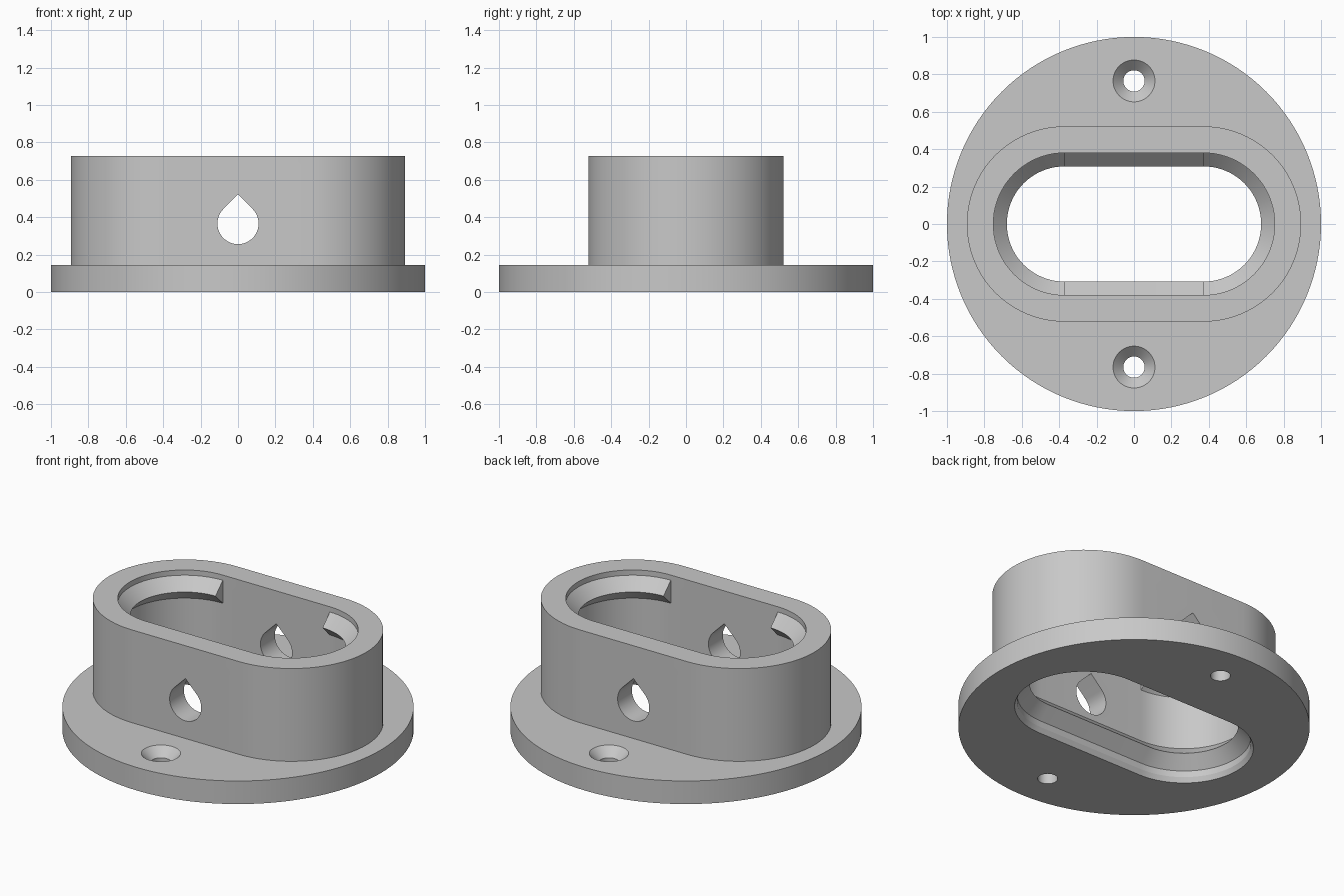
import bpy
import bmesh
from math import sin, cos, pi, radians

cube = bpy.data.objects.get("Cube")
if cube:
    bpy.data.objects.remove(cube, do_unlink=True)

HALF = 0.372      # half length of the straight sides
FLANGE = 0.145    # flange thickness
TOP = 0.728       # collar height

grey = bpy.data.materials.new("plain grey")
grey.use_nodes = True
colour = (0.58, 0.58, 0.58, 1)
grey.diffuse_color = colour
grey.node_tree.nodes["Principled BSDF"].inputs["Base Color"].default_value = colour


def loft(name, rings):
    """Skin matching point rings into a closed solid with flat end caps."""
    bm = bmesh.new()
    loops = [[bm.verts.new(p) for p in ring] for ring in rings]
    n = len(loops[0])
    for a, b in zip(loops, loops[1:]):
        for i in range(n):
            j = (i + 1) % n
            bm.faces.new((a[i], a[j], b[j], b[i]))
    bm.faces.new(loops[0][::-1])
    bm.faces.new(loops[-1])
    bmesh.ops.recalc_face_normals(bm, faces=bm.faces)
    mesh = bpy.data.meshes.new(name)
    bm.to_mesh(mesh)
    bm.free()
    mesh.materials.append(grey)
    obj = bpy.data.objects.new(name, mesh)
    bpy.context.collection.objects.link(obj)
    return obj


def slot(r, z, n=40):
    """Ring with two round ends and straight sides."""
    pts = []
    for side in (1, -1):
        for i in range(n + 1):
            a = -pi / 2 + pi * i / n
            pts.append((side * (HALF + r * cos(a)), side * r * sin(a), z))
    return pts


def circle(r, z, y=0, n=48):
    return [(r * cos(2 * pi * i / n), y + r * sin(2 * pi * i / n), z) for i in range(n)]


def teardrop(r, y, z, n=48):
    """Round below, with a right-angled point on top."""
    arc = [radians(135 + 270 * i / n) for i in range(n + 1)]
    return [(0, y, z + r * 2 ** 0.5)] + [(r * cos(a), y, z + r * sin(a)) for a in arc]


def activate(obj):
    bpy.ops.object.select_all(action='DESELECT')
    obj.select_set(True)
    bpy.context.view_layer.objects.active = obj


def combine(target, tool, operation):
    mod = target.modifiers.new("combine", 'BOOLEAN')
    mod.operation, mod.solver, mod.object = operation, 'EXACT', tool
    activate(target)
    bpy.ops.object.modifier_apply(modifier=mod.name)
    bpy.data.objects.remove(tool, do_unlink=True)


# Round flange with the slot-shaped collar on it
body = loft("flanged_collar", [circle(1, 0, n=128), circle(1, FLANGE, n=128)])
combine(body, loft("collar", [slot(0.522, 0.05), slot(0.522, TOP)]), 'UNION')

# Through opening, with a lip near the bottom
opening = [(0.395, -0.05), (0.395, 0), (0.38, 0.03), (0.38, 0.07),
           (0.308, FLANGE), (0.38, 0.217), (0.38, 0.9)]
combine(body, loft("opening", [slot(r, z) for r, z in opening]), 'DIFFERENCE')

# Teardrop hole through front and back walls
combine(body, loft("teardrop_hole", [teardrop(0.11, y, 0.366) for y in (-0.8, 0.8)]),
        'DIFFERENCE')

# Countersunk screw holes
screw = [(0.057, -0.05), (0.057, 0.09), (0.112, FLANGE), (0.112, 0.2)]
for y in (-0.765, 0.765):
    combine(body, loft("screw_hole", [circle(r, z, y) for r, z in screw]), 'DIFFERENCE')

# Snap ridges inside the two round ends
parts = [body]
for side, name in ((1, "left_snap_ridge"), (-1, "right_snap_ridge")):
    rings = []
    for i in range(41):
        a = -pi / 2 + pi * i / 40
        rings.append([(side * (HALF + r * cos(a)), r * sin(a), z)
                      for r, z in ((0.39, 0.705), (0.308, 0.623), (0.39, 0.541))])
    parts.append(loft(name, rings))

for part in parts:
    activate(part)
    bpy.ops.object.shade_smooth_by_angle(angle=radians(25))
